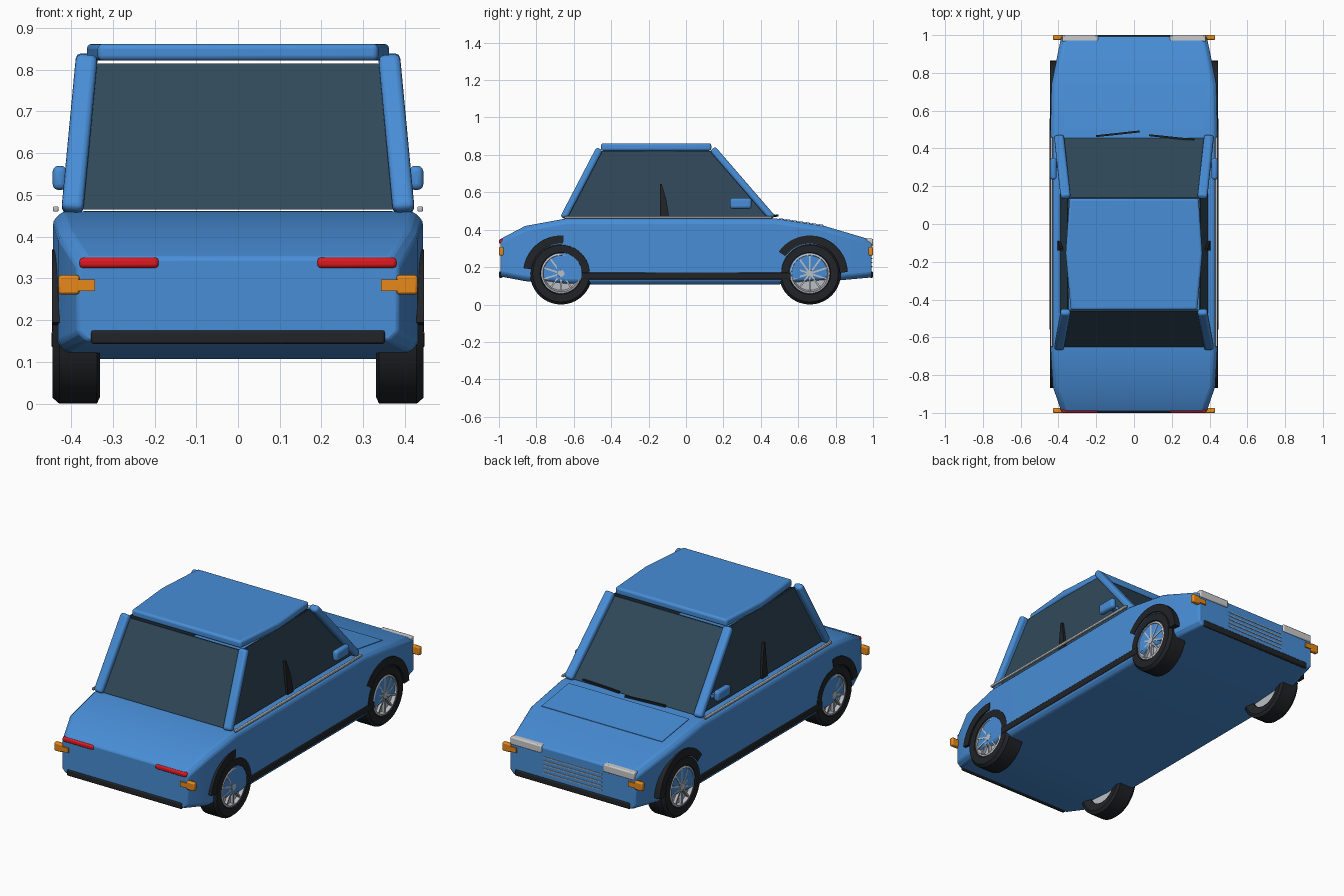
import bpy, bmesh
from math import sin, cos, radians, pi
from mathutils import Vector, Matrix

if "Cube" in bpy.data.objects:
    bpy.data.objects.remove(bpy.data.objects["Cube"])


def material(name, rgb):
    m = bpy.data.materials.new(name)
    m.diffuse_color = (*rgb, 1)
    m.use_nodes = True
    m.node_tree.nodes["Principled BSDF"].inputs["Base Color"].default_value = m.diffuse_color
    return m


BLUE = material("blue paint", (0.065, 0.27, 0.68))
GLASS = material("dark glass", (0.03, 0.065, 0.1))
BLACK = material("black rubber", (0.015, 0.017, 0.02))
SILVER = material("silver", (0.5, 0.52, 0.55))
WHITE = material("white lamp", (0.8, 0.82, 0.82))
RED = material("red lamp", (0.7, 0.01, 0.015))
ORANGE = material("orange lamp", (0.8, 0.25, 0.01))


def finish(name, bm, mat, bevel=0.0, mirror=False, segments=2):
    """Turn a bmesh into an object; geometry is in world space so mirroring is about x = 0."""
    bmesh.ops.recalc_face_normals(bm, faces=bm.faces)
    me = bpy.data.meshes.new(name)
    bm.to_mesh(me)
    bm.free()
    ob = bpy.data.objects.new(name, me)
    bpy.context.collection.objects.link(ob)
    me.materials.append(mat)
    if bevel:
        b = ob.modifiers.new("bevel", 'BEVEL')
        b.width, b.segments, b.limit_method = bevel, segments, 'ANGLE'
        b.angle_limit = radians(25)
    if mirror:
        ob.modifiers.new("mirror", 'MIRROR')
    bpy.ops.object.select_all(action='DESELECT')
    bpy.context.view_layer.objects.active = ob
    ob.select_set(True)
    bpy.ops.object.shade_smooth_by_angle(angle=radians(35))
    return ob


def loft(name, rings, mat, closed=False, **kw):
    """Skin a list of equal-length closed rings; cap the ends unless closed."""
    bm = bmesh.new()
    vs = [[bm.verts.new(p) for p in r] for r in rings]
    n = len(rings[0])
    pairs = list(zip(vs, vs[1:])) + ([(vs[-1], vs[0])] if closed else [])
    for a, b in pairs:
        for i in range(n):
            j = (i + 1) % n
            bm.faces.new((a[i], a[j], b[j], b[i]))
    if not closed:
        bm.faces.new(vs[0])
        bm.faces.new(vs[-1])
    return finish(name, bm, mat, **kw)


def box(name, lo, hi, mat, **kw):
    ring = lambda z: [(lo[0], lo[1], z), (hi[0], lo[1], z), (hi[0], hi[1], z), (lo[0], hi[1], z)]
    return loft(name, [ring(lo[2]), ring(hi[2])], mat, **kw)


def pane(name, pts, push, mat, **kw):
    """Flat polygon extruded by the vector push."""
    off = Vector(push)
    return loft(name, [pts, [Vector(p) + off for p in pts]], mat, **kw)


def bar(name, a, b, sx, sy, mat, **kw):
    """Rectangular bar from a to b, sx wide across x and sy thick."""
    a, b = Vector(a), Vector(b)
    d = (b - a).normalized()
    u = (Vector((1, 0, 0)) - d * d.x).normalized() if abs(d.x) < .8 else Vector((0, 0, 1))
    v = d.cross(u)
    c = [u * sx / 2 * i + v * sy / 2 * j for i, j in ((-1, -1), (1, -1), (1, 1), (-1, 1))]
    return loft(name, [[a + k for k in c], [b + k for k in c]], mat, **kw)


def lathe(name, profile, y, z, mat, a0=0, a1=360, n=40, **kw):
    """Sweep an (r, x) profile around a wheel axle."""
    full = a1 - a0 == 360
    rings = []
    for i in range(n if full else n + 1):
        t = radians(a0 + (a1 - a0) * i / n)
        rings.append([(x, y + r * cos(t), z + r * sin(t)) for r, x in profile])
    return loft(name, rings, mat, closed=full, mirror=True, **kw)


# lower body: chamfered sections along the length (y, half width, bottom, top)
stations = [(-.993, .385, .15, .35), (-.86, .43, .125, .42), (-.64, .443, .107, .46),
            (.48, .443, .107, .46), (.74, .437, .122, .42), (.993, .385, .145, .345)]
rings = []
for y, w, b, t in stations:
    c = .022
    half = [(w - c, b), (w, b + c), (w, t - c), (w - c, t)]
    rings.append([(x, y, z) for x, z in half] + [(-x, y, z) for x, z in reversed(half)])
loft("body", rings, BLUE, bevel=.008)

# bonnet panel on the front slope
pane("bonnet_panel", [(-.37, .5, .4585), (.37, .5, .4585), (.37, .738, .4225), (-.37, .738, .4225)],
     (0, 0, .003), BLUE)

# roof with slightly bowed sides
outline = [(-.335, -.455), (.335, -.455), (.362, -.155), (.342, .135), (-.342, .135), (-.362, -.155)]
loft("roof", [[(x, y, z) for x, y in outline] for z in (.822, .862)], BLUE, bevel=.012, segments=3)

# corner pillars
for name, y0, y1 in (("rear_pillar", -.655, -.462), ("front_pillar", .462, .142)):
    bar(name, (.397, y0, .462), (.362, y1, .832), .052, .038, BLUE, bevel=.014, mirror=True, segments=3)

# windows
for name, y0, y1, s in (("rear_window", -.65, -.46, 1), ("windscreen", .455, .14, -1)):
    pane(name, [(-.38, y0, .465), (.38, y0, .465), (.345, y1, .815), (-.345, y1, .815)],
         (0, .008 * s, 0), GLASS)
pane("side_window", [(.393, -.645, .465), (.393, .45, .465), (.352, .135, .822), (.352, -.455, .822)],
     (-.008, 0, 0), GLASS, mirror=True)
pane("door_post", [(.39, -.14, .465), (.39, -.09, .465), (.385, -.105, .56), (.375, -.13, .645), (.375, -.14, .645)],
     (.014, 0, 0), BLACK, mirror=True)

# side trim
box("chrome_strip", (.43, -.65, .46), (.443, .46, .473), SILVER, bevel=.003, mirror=True)
box("sill_strip", (.42, -.56, .135), (.447, .56, .172), BLACK, bevel=.004, mirror=True)

# door mirrors
box("door_mirror", (.41, .235, .512), (.444, .35, .57), BLUE, bevel=.014, mirror=True, segments=3)
bar("mirror_arm", (.38, .32, .525), (.42, .31, .535), .02, .03, BLUE, mirror=True)

# wipers
bar("wiper_left", (-.2, .465, .472), (.03, .49, .476), .01, .01, BLACK)
bar("wiper_right", (.08, .47, .476), (.32, .445, .472), .01, .01, BLACK)

# lamps and bumper strips at both ends
for end, s in (("rear", -1), ("front", 1)):
    span = lambda d: sorted((s * (1 - d), s * 1.0))
    a, b = span(.025)
    box(end + "_indicator", (.38, a, .262), (.43, b, .308), ORANGE, bevel=.006, mirror=True)
    a, b = span(.02)
    box(end + "_indicator_inner", (.343, a, .27), (.385, b, .297), ORANGE, mirror=True)
    box(end + "_bumper_strip", (-.352, a, .143), (.352, b, .176), BLACK, bevel=.006)
box("tail_lamp", (.19, -1, .325), (.38, -.965, .35), RED, bevel=.008, mirror=True)
box("head_lamp", (.19, .965, .31), (.38, 1, .352), WHITE, bevel=.006, mirror=True)

# grille bars
for i in range(5):
    z = .2 + i * .022
    box("grille_bar", (-.18, .98, z), (.18, .996, z + .005), SILVER)

# wheels and arches
AXLE = .166
tyre = [(.105, .34), (.148, .33), (.166, .338), (.166, .428), (.152, .444), (.112, .444), (.105, .43)]
rim = [(.001, .35), (.107, .35), (.107, .44), (.098, .443), (.09, .425), (.001, .425)]
for end, y, a0, a1 in (("rear", -.668, 86, 172), ("front", .662, 2, 145)):
    lathe(end + "_tyre", tyre, y, AXLE, BLACK)
    lathe(end + "_rim", rim, y, AXLE, SILVER)
    lathe(end + "_hub", [(.001, .42), (.02, .42), (.018, .443), (.001, .443)], y, AXLE, SILVER, n=16)
    lathe(end + "_arch", [(.16, .40), (.203, .40), (.203, .446), (.16, .446)], y, AXLE, BLACK, a0, a1, 20)
    # spokes merged in one mesh
    bm = bmesh.new()
    for k in range(10):
        m = (Matrix.Translation((.43, y, AXLE)) @ Matrix.Rotation(k * pi / 5, 4, 'X')
             @ Matrix.Translation((0, 0, .056)) @ Matrix.Diagonal((.02, .009, .085, 1)))
        bmesh.ops.create_cube(bm, size=1, matrix=m)
    finish(end + "_spokes", bm, SILVER, mirror=True)
